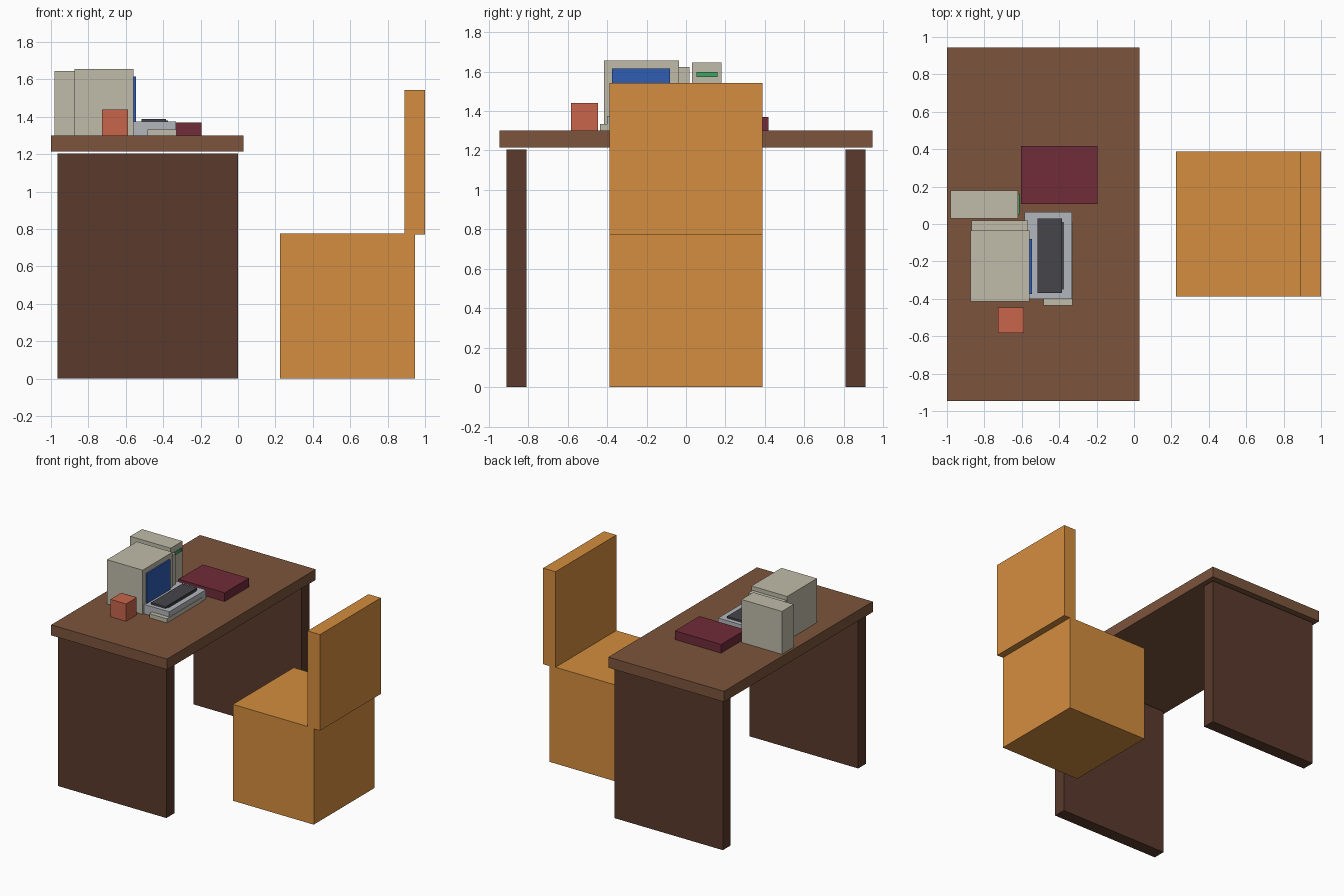
import bpy, bmesh
from mathutils import Vector

if "Cube" in bpy.data.objects:
    bpy.data.objects.remove(bpy.data.objects["Cube"])

def material(name, rgb):
    m = bpy.data.materials.new(name)
    m.diffuse_color = (*rgb, 1)
    m.use_nodes = True
    m.node_tree.nodes["Principled BSDF"].inputs["Base Color"].default_value = m.diffuse_color
    return m

wood = material("brown_wood", (0.20, 0.09, 0.045))
dark = material("dark_wood", (0.10, 0.042, 0.025))
amber = material("amber_wood", (0.66, 0.27, 0.05))
beige = material("beige_plastic", (0.53, 0.50, 0.40))
grey = material("light_grey", (0.45, 0.47, 0.50))
black = material("charcoal", (0.06, 0.06, 0.07))
blue = material("screen_blue", (0.03, 0.11, 0.45))
green = material("slot_green", (0.05, 0.36, 0.12))
red = material("cup_red", (0.57, 0.13, 0.07))
maroon = material("book_maroon", (0.16, 0.025, 0.04))

def box(name, x, y, z, mat):
    """Box from (min, max) pairs on each axis."""
    lo, hi = Vector((x[0], y[0], z[0])), Vector((x[1], y[1], z[1]))
    bm = bmesh.new()
    bmesh.ops.create_cube(bm, size=1)
    bmesh.ops.scale(bm, vec=hi - lo, verts=bm.verts)
    bmesh.ops.translate(bm, vec=(lo + hi) / 2, verts=bm.verts)
    me = bpy.data.meshes.new(name)
    bm.to_mesh(me)
    bm.free()
    me.materials.append(mat)
    ob = bpy.data.objects.new(name, me)
    bpy.context.collection.objects.link(ob)
    return ob

# Desk: top and two panel legs
T = 1.30
box("desk_top", (-1, 0.03), (-0.945, 0.945), (1.215, T), wood)
for side, y in (("front", (-0.91, -0.81)), ("back", (0.81, 0.91))):
    box(side + "_desk_leg", (-0.965, 0), y, (0, 1.205), dark)

# Chair: solid seat block and backrest
box("chair_seat", (0.225, 0.945), (-0.387, 0.387), (0, 0.775), amber)
box("chair_back", (0.89, 1.0), (-0.387, 0.387), (0.77, 1.543), amber)

# Monitor with side casing and screen
box("monitor", (-0.875, -0.558), (-0.415, -0.035), (T, 1.655), beige)
box("monitor_side_casing", (-0.868, -0.567), (-0.035, 0.018), (T, 1.622), beige)
box("monitor_screen", (-0.56, -0.546), (-0.375, -0.08), (1.335, 1.615), blue)

# Computer case with drive slot
box("computer_case", (-0.98, -0.62), (0.03, 0.18), (T, 1.645), beige)
box("drive_slot", (-0.625, -0.612), (0.052, 0.16), (1.573, 1.597), green)

# Keyboard with base tray and keys
box("keyboard", (-0.585, -0.332), (-0.40, 0.065), (T, 1.375), grey)
box("keyboard_tray", (-0.485, -0.328), (-0.435, 0.01), (T, 1.333), beige)
box("keys", (-0.515, -0.385), (-0.37, 0.03), (1.37, 1.389), black)
box("space_bar", (-0.387, -0.375), (-0.35, 0.01), (1.37, 1.38), black)

# Desk items
box("pen_cup", (-0.727, -0.588), (-0.583, -0.447), (T, 1.44), red)
box("book", (-0.605, -0.195), (0.108, 0.418), (T, 1.37), maroon)
